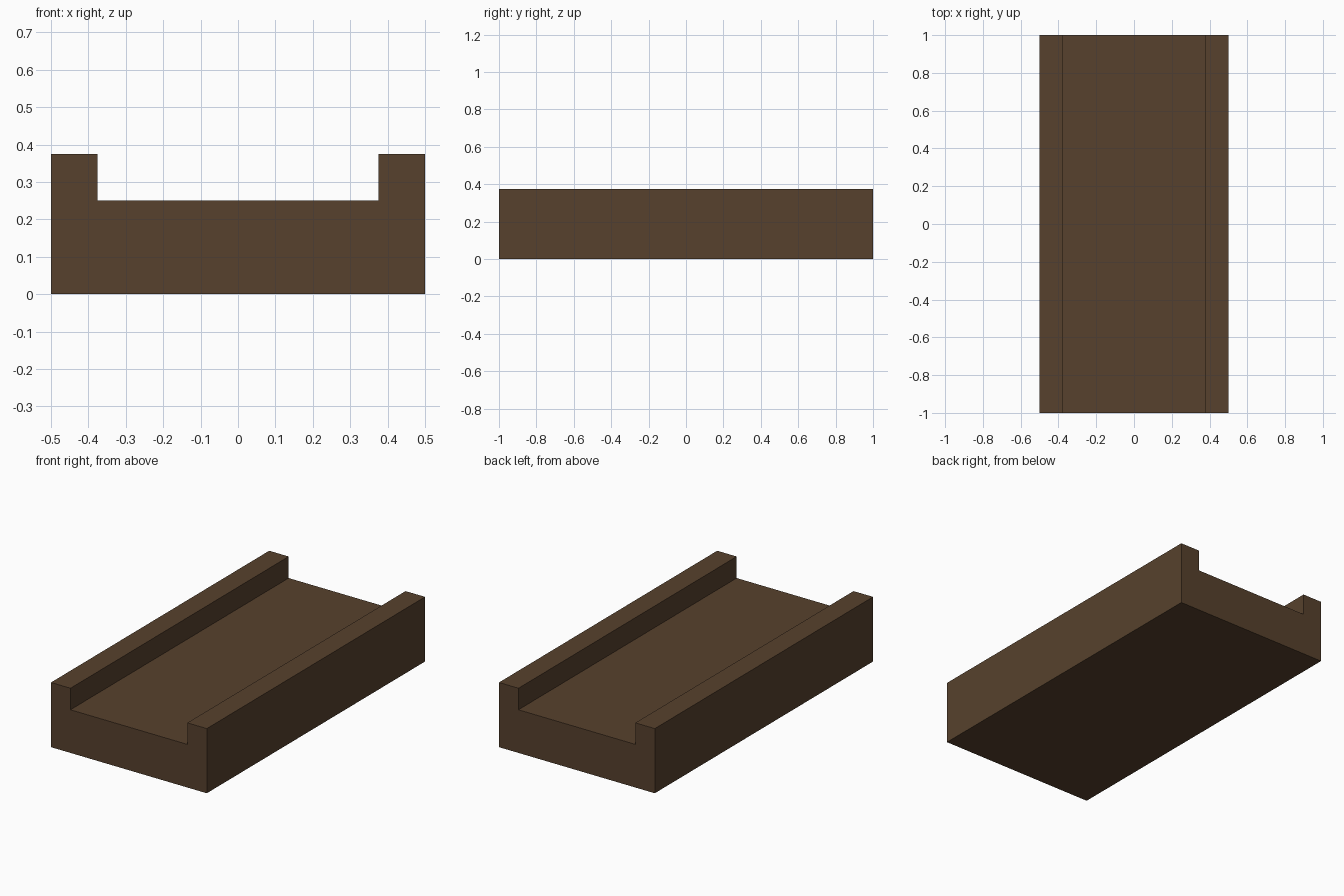
import bpy
import bmesh

if "Cube" in bpy.data.objects:
    bpy.data.objects.remove(bpy.data.objects["Cube"])

LENGTH = 2.0
# Channel cross-section: right half (x, z), mirrored for the left
HALF = [(0.5, 0.0), (0.5, 0.375), (0.375, 0.375), (0.375, 0.25)]
profile = HALF + [(-x, z) for x, z in reversed(HALF)]

brown = bpy.data.materials.new("dark_brown")
brown.diffuse_color = (0.095, 0.053, 0.026, 1.0)
brown.use_nodes = True
brown.node_tree.nodes["Principled BSDF"].inputs["Base Color"].default_value = brown.diffuse_color

# Trough: profile extruded from front to back
bm = bmesh.new()
front = bm.faces.new([bm.verts.new((x, -LENGTH / 2, z)) for x, z in profile])
result = bmesh.ops.extrude_face_region(bm, geom=[front], use_keep_orig=True)
back_verts = [g for g in result["geom"] if isinstance(g, bmesh.types.BMVert)]
bmesh.ops.translate(bm, verts=back_verts, vec=(0, LENGTH, 0))
bmesh.ops.recalc_face_normals(bm, faces=bm.faces)

mesh = bpy.data.meshes.new("channel_block")
bm.to_mesh(mesh)
bm.free()
mesh.materials.append(brown)
bpy.context.collection.objects.link(bpy.data.objects.new("channel_block", mesh))
